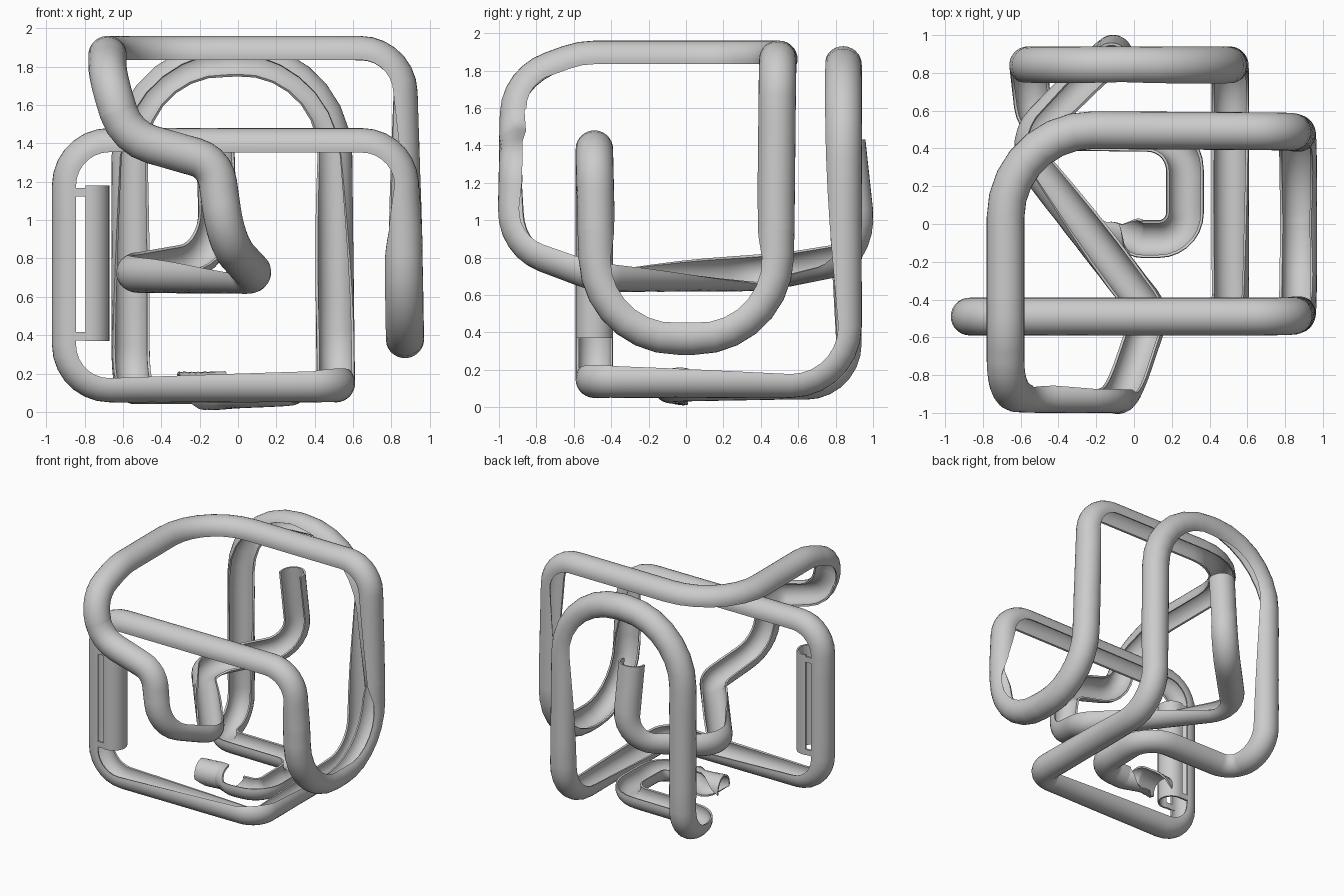
import bpy, bmesh, math
from mathutils import Vector as V

if "Cube" in bpy.data.objects:
    bpy.data.objects.remove(bpy.data.objects["Cube"])

UP, DOWN, FRONT, BACK = V((0, 0, 1)), V((0, 0, -1)), V((0, -1, 0)), V((0, 1, 0))
R, WALL, HALF = 0.1, 0.014, math.radians(105)

# corner x, y, z, fillet radius, optional outward (convex) direction
upper_run = [
    (-.12, .86, 1.42, 0, BACK),
    (-.10, .925, .82, .24, V((0, .8, -.6))),
    (-.60, .42, .72, .20, V((-.8, 0, -.6))),
    (.09, -.47, .715, .14, V((.3, -.1, -.95))),
    (-.06, -.91, .88, .26, V((0, -.75, -.65))),
    (-.12, -.90, 1.30, .16, FRONT),
    (-.58, -.90, 1.43, .30, V((0, -.95, .2))),
    (-.68, -.89, 1.74, .30, V((0, -.85, .5))),
    (-.68, -.56, 1.86, .4, UP),
    (-.68, .50, 1.86, .46, UP),
    (.83, .49, 1.86, .20),
    (.86, .48, .95, .2, V((.8, .5, 0))),
    (.87, .47, .38, .43, V((.4, .65, -.65))),
    (.87, -.46, .38, .43, V((.4, -.65, -.65))),
    (.86, -.48, .95, .2, V((.8, -.5, 0))),
]
lower_run = [
    (.83, -.49, 1.38, .20),
    (-.87, -.49, 1.38, .20),
    (-.87, -.49, .15, .20),
    (.51, -.49, .15, .12, V((.45, -.35, -.82))),
    (.51, .84, .15, .28),
    (.49, .84, 1.83, .5, V((.6, .5, .6))),
    (-.56, .84, 1.83, .5, V((-.5, .55, .6))),
    (-.56, .84, .14, .20),
    (-.52, .49, .14, .16, DOWN),
    (.27, .48, .14, .20, DOWN),
    (.27, -.08, .13, .14, DOWN),
    (.03, -.08, .12, .06, DOWN),
]
# tail rolls over so its convex side ends upward
roll_over_tail = [
    (-.11, -.01, .11, .10, FRONT),
    (-.31, -.04, .11, 0, UP),
]


def ortho(o, d):
    return (o - d * o.dot(d)).normalized()


def fillet_path(pts):
    """Return (position, tangent, outward) samples of a filleted polyline."""
    P = [V(p[:3]) for p in pts]
    n = len(P)
    L = [(P[i + 1] - P[i]).length for i in range(n - 1)]
    D = [(P[i + 1] - P[i]).normalized() for i in range(n - 1)]
    O = [p[4] if len(p) > 4 else (D[i - 1] - D[i]).normalized() for i, p in enumerate(pts)]
    want = [0] + [pts[i][3] * math.tan(D[i - 1].angle(D[i]) / 2) for i in range(1, n - 1)] + [0]
    # shrink fillets that would overlap along a shared straight
    fit = [min(1, .97 * L[i] / max(want[i] + want[i + 1], 1e-6)) for i in range(n - 1)]
    cut = [0] + [want[i] * min(fit[i - 1], fit[i]) for i in range(1, n - 1)] + [0]
    out = []
    for i in range(n):
        # rounded corner
        if 0 < i < n - 1:
            ang = D[i - 1].angle(D[i])
            a = P[i] - D[i - 1] * cut[i]
            rad = cut[i] / math.tan(ang / 2)
            side = ortho(D[i], D[i - 1])
            steps = max(2, int(ang / .2))
            for k in range(steps + 1):
                t = ang * k / steps
                pos = a + D[i - 1] * rad * math.sin(t) + side * rad * (1 - math.cos(t))
                tan = D[i - 1] * math.cos(t) + side * math.sin(t)
                out.append((pos, tan, ortho(O[i], tan)))
        else:
            d = D[min(i, n - 2)]
            out.append((P[i], d, ortho(O[i], d)))
        # twisting straight
        if i < n - 1:
            s, e = P[i] + D[i] * cut[i], P[i + 1] - D[i] * cut[i + 1]
            oa, ob = ortho(O[i], D[i]), ortho(O[i + 1], D[i])
            for f in (.2, .4, .6, .8):
                out.append((s.lerp(e, f), D[i], ortho(oa.lerp(ob, f), D[i])))
    return out


def channel(name, samples, arc=16):
    """Sweep an open, C-shaped gutter section."""
    angs = [-HALF + 2 * HALF * k / arc for k in range(arc + 1)]
    prof = [(R, a) for a in angs] + [(R - WALL, a) for a in reversed(angs)]
    bm = bmesh.new()
    rings = []
    for pos, tan, o in samples:
        s = tan.cross(o)
        rings.append([bm.verts.new(pos + o * r * math.cos(a) + s * r * math.sin(a)) for r, a in prof])
    m = len(prof)
    for A, B in zip(rings, rings[1:]):
        for k in range(m):
            j = (k + 1) % m
            bm.faces.new((A[k], A[j], B[j], B[k]))
    for ring in (rings[0], rings[-1]):
        for k in range(arc):
            bm.faces.new((ring[k], ring[k + 1], ring[m - 2 - k], ring[m - 1 - k]))
    bmesh.ops.recalc_face_normals(bm, faces=bm.faces)
    me = bpy.data.meshes.new(name)
    bm.to_mesh(me)
    bm.free()
    ob = bpy.data.objects.new(name, me)
    bpy.context.collection.objects.link(ob)
    bpy.ops.object.select_all(action='DESELECT')
    ob.select_set(True)
    bpy.context.view_layer.objects.active = ob
    bpy.ops.object.shade_smooth_by_angle(angle=math.radians(35))


# continuous looping gutter
channel("looping_track", fillet_path(upper_run + lower_run + roll_over_tail))

# half-round cover facing the left upright
channel("upright_cover", [(V((-.77, -.49, z)), UP, V((1, 0, 0))) for z in (.37, 1.18)])

# small tabs joining cover and upright
for i, z in enumerate((.395, 1.145)):
    for j, y in enumerate((-.58, -.40)):
        bpy.ops.mesh.primitive_cube_add(size=1, location=(-.83, y, z))
        tab = bpy.context.object
        tab.name = f"cover_tab_{i}{j}"
        tab.scale = (.09, .016, .045)
